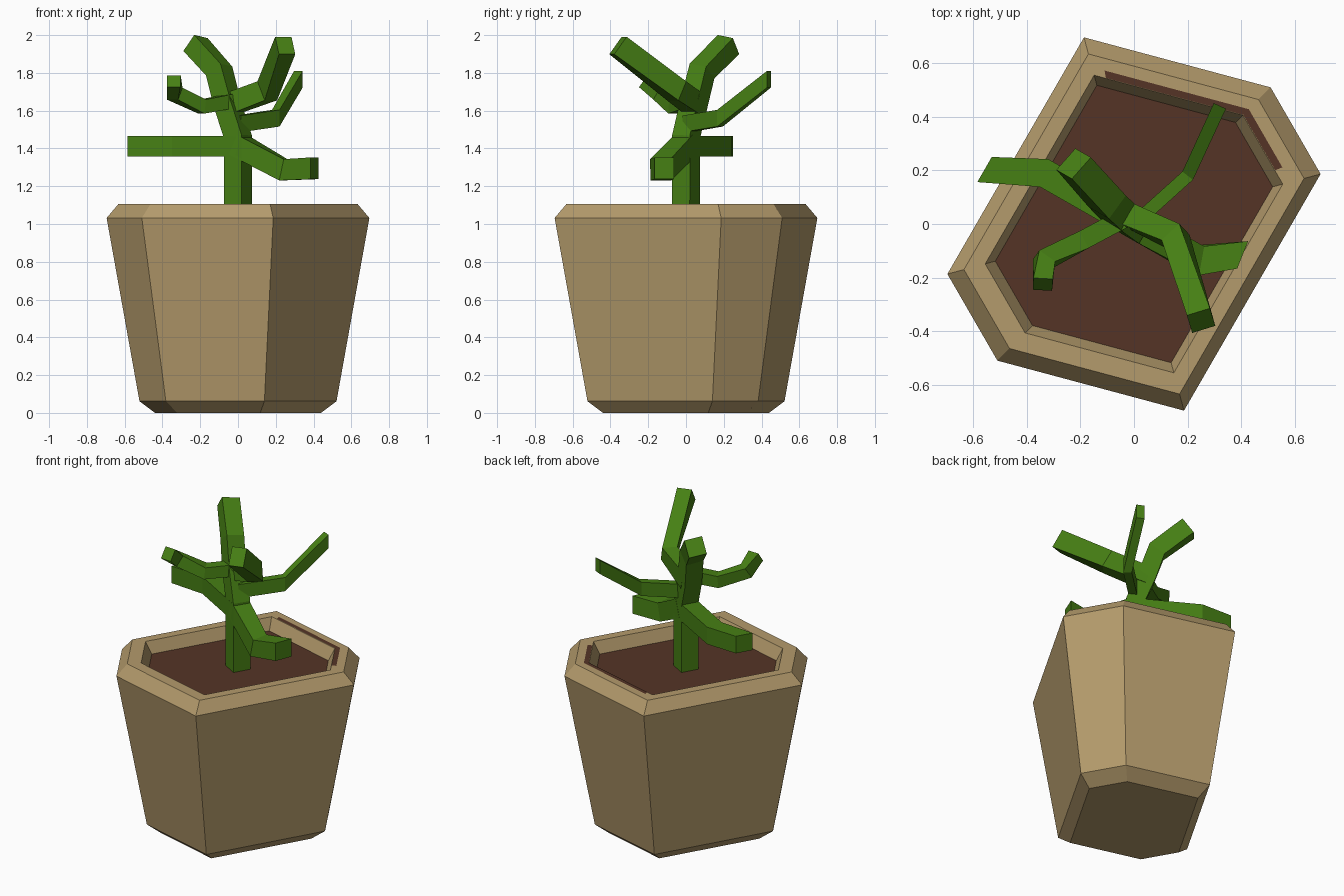
import bpy, bmesh, math
from mathutils import Vector

if "Cube" in bpy.data.objects:
    bpy.data.objects.remove(bpy.data.objects["Cube"])

UP = Vector((0, 0, 1))


def material(name, rgb):
    m = bpy.data.materials.new(name)
    m.diffuse_color = (*rgb, 1)
    m.use_nodes = True
    m.node_tree.nodes["Principled BSDF"].inputs["Base Color"].default_value = m.diffuse_color
    return m


CLAY = material("tan clay", (0.456, 0.328, 0.150))
SOIL = material("brown soil", (0.089, 0.034, 0.019))
GREEN = material("plant green", (0.062, 0.215, 0.007))


def loft(name, rings, mat, cap_start=True, cap_end=True):
    """Bridge matching rings of points into one flat shaded object."""
    bm = bmesh.new()
    vs = [[bm.verts.new(p) for p in r] for r in rings]
    n = len(rings[0])
    for a, b in zip(vs, vs[1:]):
        for i in range(n):
            j = (i + 1) % n
            bm.faces.new((a[i], a[j], b[j], b[i]))
    if cap_start:
        bm.faces.new(vs[0][::-1])
    if cap_end:
        bm.faces.new(vs[-1])
    if len(rings) > 1:
        bmesh.ops.recalc_face_normals(bm, faces=bm.faces)
    me = bpy.data.meshes.new(name)
    bm.to_mesh(me)
    bm.free()
    me.materials.append(mat)
    ob = bpy.data.objects.new(name, me)
    bpy.context.collection.objects.link(ob)
    return ob


# Irregular six-sided outline shared by the pot and the soil
ANGLES = [math.radians(a) for a in (15, 45, 105, 195, 225, 285)]


def outline(r, z):
    return [(r * math.cos(a), r * math.sin(a), z) for a in ANGLES]


# Pot: chamfered foot, flared wall, chamfered rim and inner lip
POT = [(0.455, 0), (0.54, 0.062), (0.72, 1.032), (0.656, 1.105), (0.574, 1.105), (0.53, 1.02)]
loft("pot", [outline(r, z) for r, z in POT], CLAY, cap_end=False)

# Soil surface
loft("soil", [outline(0.538, 1.03)], SOIL, cap_start=False)

# Thin spill of soil on the back right of the rim
inner, outer = outline(0.576, 1.107), outline(0.605, 1.107)
spill = []
for i, k in ((0, 0.2), (1, 0), (2, -0.08)):
    pair = []
    for ring in (inner, outer):
        p = Vector(ring[i])
        if i != 1:
            p = p.lerp(Vector(ring[1]), abs(k))
        pair.append(p)
    spill.append(pair)
loft("soil_spill", [[spill[0][0], spill[0][1], spill[1][1], spill[2][1], spill[2][0], spill[1][0]]],
     SOIL, cap_start=False)


def stem(name, path, w, h, side=None, end=None, flat=False):
    """Sweep a rectangle along a path; w is across, h is the other way."""
    pts = [Vector(p) for p in path]
    rings = []
    for i, p in enumerate(pts):
        d_in = (p - pts[i - 1]).normalized() if i else (pts[1] - p).normalized()
        d_out = (pts[i + 1] - p).normalized() if i + 1 < len(pts) else d_in
        t = (d_in + d_out).normalized()
        if end and i + 1 == len(pts):
            t = Vector(end).normalized()
        if flat:
            t = Vector((t.x, t.y, 0)).normalized()
        if side:
            s = Vector(side)
            s = (s - t * s.dot(t)).normalized()
        else:
            s = t.cross(UP).normalized()
        u = s.cross(t)
        rings.append([p + s * (a * w / 2) + u * (b * h / 2)
                      for a, b in ((-1, -1), (1, -1), (1, 1), (-1, 1))])
    return loft(name, rings, GREEN)


# Trunk, continuing into the highest back branch
a = math.radians(60)
stem("trunk", [(0, 0, 1.02), (0, 0, 1.46), (-0.055, 0.04, 1.63), (-0.10, 0.085, 1.81),
               (-0.225, 0.225, 1.95)], 0.108, 0.108, side=(math.cos(a), math.sin(a), 0))

# Side branches
stem("left_branch", [(0, 0, 1.412), (-0.335, 0.19, 1.412), (-0.557, 0.203, 1.412)],
     0.108, 0.11, end=(-0.87, 0.5, 0))
stem("lower_right_branch", [(0, 0, 1.42), (0.24, -0.135, 1.287), (0.405, -0.115, 1.295)],
     0.11, 0.115, end=(0.93, -0.37, 0))
stem("front_right_branch", [(-0.055, 0.05, 1.63), (0.155, -0.05, 1.705), (0.25, -0.36, 1.945)],
     0.09, 0.115)
stem("front_left_branch", [(-0.04, 0.02, 1.65), (-0.19, -0.06, 1.622), (-0.335, -0.135, 1.69),
                           (-0.34, -0.225, 1.755)], 0.072, 0.075)
stem("back_right_branch", [(0, 0, 1.53), (0.2, 0.18, 1.56), (0.32, 0.44, 1.767)],
     0.05, 0.088, flat=True)
